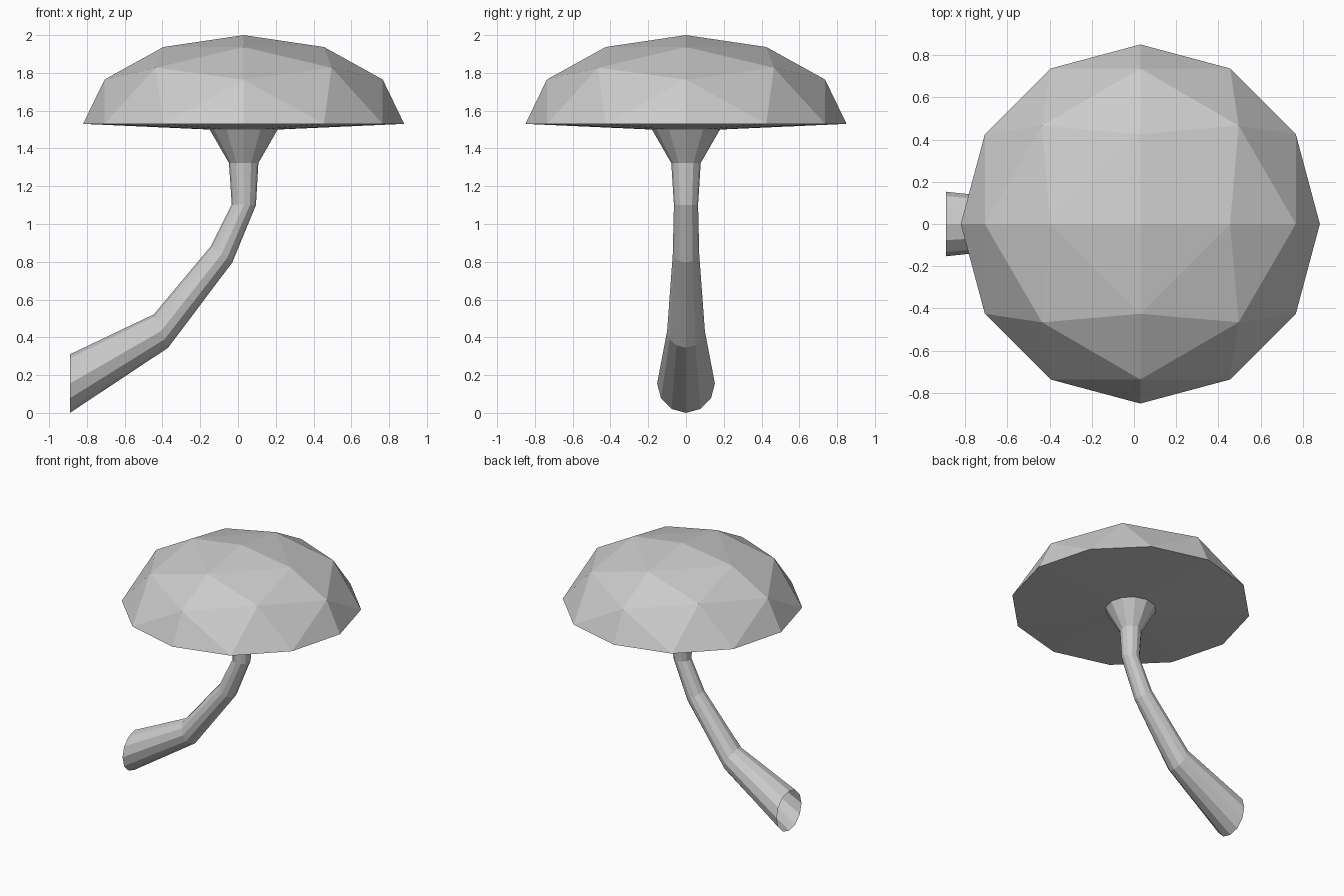
import bpy, bmesh
from math import sin, cos, pi, radians
from mathutils import Vector

if "Cube" in bpy.data.objects:
    bpy.data.objects.remove(bpy.data.objects["Cube"])

CX = 0.03          # cap and stem-top axis
RIM_Z, RIM_R, CAP_H = 1.53, 0.85, 0.47
NECK_Z, NECK_R = 1.50, 0.18
SIDES = 12


def finish(name, bm):
    bmesh.ops.recalc_face_normals(bm, faces=bm.faces)
    mesh = bpy.data.meshes.new(name)
    bm.to_mesh(mesh)
    bm.free()
    obj = bpy.data.objects.new(name, mesh)
    bpy.context.collection.objects.link(obj)
    return obj


def add_ring(bm, centre, u, v):
    return [bm.verts.new(centre + u * cos(2 * pi * i / SIDES) + v * sin(2 * pi * i / SIDES))
            for i in range(SIDES)]


def bridge(bm, a, b):
    n = len(a)
    for i in range(n):
        j = (i + 1) % n
        bm.faces.new((a[i], a[j], b[j], b[i]))


# Cap: upper half of a three-step octahedral dome, flattened
bm = bmesh.new()
rings = [[bm.verts.new((CX, 0, RIM_Z + CAP_H))]]
for k in (1, 2, 3):
    polar = radians(30 * k)
    corners = [Vector((sin(polar) * x, sin(polar) * y, cos(polar)))
               for x, y in ((1, 0), (0, 1), (-1, 0), (0, -1))]
    ring = []
    for q in range(4):
        for j in range(k):
            p = corners[q].slerp(corners[(q + 1) % 4], j / k) if j else corners[q]
            ring.append(bm.verts.new((CX + RIM_R * p.x, RIM_R * p.y, RIM_Z + CAP_H * p.z)))
    rings.append(ring)
for k in (1, 2, 3):
    outer, inner = rings[k], rings[k - 1]
    for q in range(4):
        for j in range(k):
            o, i = q * k + j, q * (k - 1) + j
            o2, i1 = (o + 1) % len(outer), i % len(inner)
            bm.faces.new((outer[o], outer[o2], inner[i1]))
            if j < k - 1:
                bm.faces.new((outer[o2], inner[(i + 1) % len(inner)], inner[i1]))

# Cap underside, dipping slightly to the stem
neck = add_ring(bm, Vector((CX, 0, NECK_Z)), Vector((NECK_R, 0, 0)), Vector((0, NECK_R, 0)))
bridge(bm, rings[3], neck)
finish("cap", bm)

# Stem: rings given by their lower/right point, upper/left point and half width in y
sections = [
    ((-0.89, 0.00), (-0.89, 0.31), 0.153),
    ((-0.37, 0.345), (-0.445, 0.522), 0.10),
    ((-0.03, 0.797), (-0.143, 0.883), 0.07),
    ((0.095, 1.10), (-0.033, 1.104), 0.064),
    ((0.108, 1.323), (-0.048, 1.323), 0.078),
    ((CX + NECK_R, NECK_Z), (CX - NECK_R, NECK_Z), NECK_R),
]
bm = bmesh.new()
previous = None
for (x1, z1), (x2, z2), half in sections:
    a, b = Vector((x1, 0, z1)), Vector((x2, 0, z2))
    ring = add_ring(bm, (a + b) / 2, (a - b) / 2, Vector((0, half, 0)))
    if previous:
        bridge(bm, previous, ring)
    previous = ring
finish("stem", bm)
